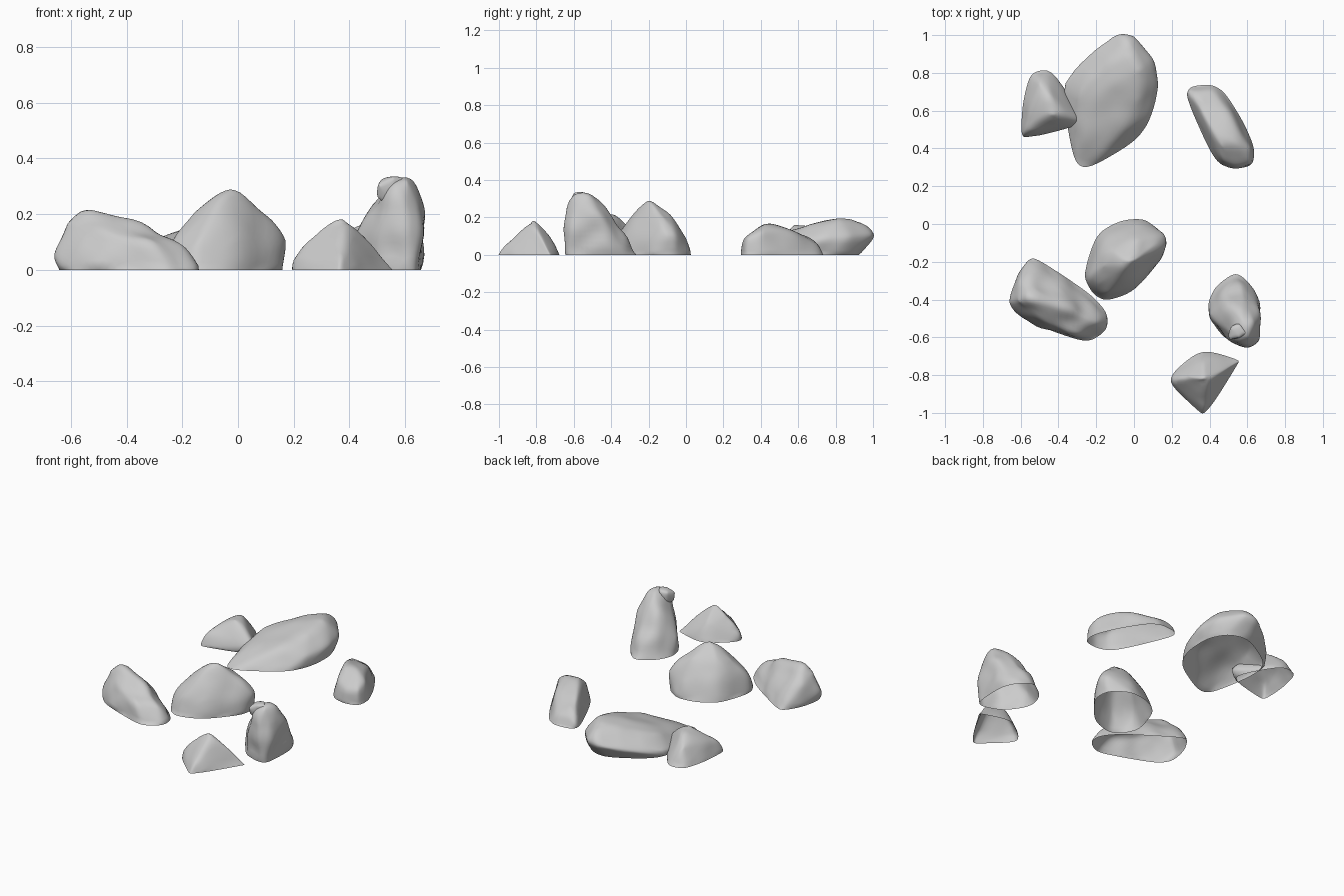
import bpy
import bmesh
from mathutils import Vector, noise

default_cube = bpy.data.objects.get("Cube")
if default_cube:
    bpy.data.objects.remove(default_cube, do_unlink=True)

# One plain stone colour
stone = bpy.data.materials.new("light grey stone")
stone.use_nodes = True
colour = (0.6, 0.6, 0.6, 1.0)
stone.diffuse_color = colour
stone.node_tree.nodes["Principled BSDF"].inputs["Base Color"].default_value = colour


def relax(bm, strength):
    """Soften the hull; rim vertices only slide along the ground rim."""
    targets = {}
    for vert in bm.verts:
        edges = [e for e in vert.link_edges
                 if e.is_boundary or not vert.is_boundary]
        middle = sum((e.other_vert(vert).co for e in edges), Vector())
        targets[vert] = vert.co.lerp(middle / len(edges), strength)
    for vert, target in targets.items():
        vert.co = target


def rock(name, footprint, crown, roughness=0.006):
    """Stone wrapped around a ground outline and crown points, open below."""
    bm = bmesh.new()
    for x, y in footprint:
        bm.verts.new((x, y, 0))
    for point in crown:
        bm.verts.new(point)

    # Wrap the points, then open the underside
    bmesh.ops.convex_hull(bm, input=bm.verts[:])
    underside = [f for f in bm.faces if all(v.co.z < 0.001 for v in f.verts)]
    bmesh.ops.delete(bm, geom=underside, context="FACES")
    loose = [v for v in bm.verts if not v.link_faces]
    bmesh.ops.delete(bm, geom=loose, context="VERTS")

    # Refine and soften the worn edges
    bmesh.ops.subdivide_edges(bm, edges=bm.edges[:], cuts=3, use_grid_fill=True)
    bmesh.ops.triangulate(bm, faces=[f for f in bm.faces if len(f.verts) > 3])
    relax(bm, 0.5)
    relax(bm, 0.5)
    bmesh.ops.subdivide_edges(bm, edges=bm.edges[:], cuts=1, use_grid_fill=True)
    relax(bm, 0.5)

    # Gentle weathering away from the ground rim
    bm.normal_update()
    for vert in bm.verts:
        if not vert.is_boundary:
            vert.co += vert.normal * noise.noise(vert.co * 9) * roughness

    # Turn the faces outward
    bmesh.ops.recalc_face_normals(bm, faces=bm.faces[:])
    if sum(f.normal.z * f.calc_area() for f in bm.faces) < -0.001:
        bmesh.ops.reverse_faces(bm, faces=bm.faces[:])
    for face in bm.faces:
        face.smooth = True

    mesh = bpy.data.meshes.new(name)
    bm.to_mesh(mesh)
    bm.free()
    mesh.materials.append(stone)
    obj = bpy.data.objects.new(name, mesh)
    bpy.context.collection.objects.link(obj)


# Long boulder at the back, highest on its far end
rock("back_boulder",
     [(-.39, .75), (-.33, .42), (-.32, .32), (-.24, .29), (.03, .45), (.1, .6),
      (.11, .78), (.05, .9), (-.08, .94), (-.2, .86)],
     [(-.1, 1.02, .1), (0, 1.01, .11), (.11, .88, .1), (.14, .75, .09),
      (.09, .56, .07), (-.03, .93, .2), (.03, .82, .21), (.03, .66, .17),
      (-.05, .5, .12), (-.18, .7, .155), (-.31, .7, .115), (-.39, .76, .04),
      (-.27, .45, .07)])

# Small stone leaning against the boulder
rock("back_small_rock",
     [(-.6, .46), (-.55, .46), (-.27, .53), (-.34, .63), (-.4, .77),
      (-.46, .82), (-.55, .8), (-.59, .64)],
     [(-.42, .58, .18), (-.44, .67, .17), (-.5, .75, .11), (-.56, .6, .1),
      (-.57, .49, .08), (-.24, .53, .05)])

# Slanting stone at the back left
rock("back_left_rock",
     [(.27, .68), (.34, .54), (.43, .32), (.54, .29), (.63, .31), (.64, .4),
      (.58, .54), (.48, .7), (.41, .74), (.3, .73)],
     [(.28, .7, .05), (.35, .66, .1), (.42, .71, .06), (.39, .53, .15),
      (.46, .42, .17), (.54, .43, .17), (.54, .53, .14), (.62, .4, .12),
      (.62, .32, .09), (.46, .33, .11), (.54, .3, .09)])

# Pointed stone in the middle
rock("middle_rock",
     [(-.27, -.27), (-.2, -.05), (-.07, .02), (.05, .03), (.16, -.05),
      (.16, -.17), (0, -.36), (-.15, -.41), (-.22, -.37)],
     [(-.03, -.22, .31), (-.02, -.19, .295), (-.16, -.22, .21),
      (-.25, -.28, .1), (-.19, -.32, .13), (-.15, -.11, .19),
      (.02, -.08, .225), (.1, -.12, .2), (.185, -.12, .11),
      (.17, -.05, .11), (.02, .01, .09), (-.14, -.37, .11), (0, -.33, .11)])

# Low ridge at the front right, tall at its outer end
rock("front_right_ridge",
     [(-.65, -.42), (-.62, -.28), (-.55, -.17), (-.47, -.21), (-.23, -.37),
      (-.14, -.47), (-.14, -.56), (-.24, -.63), (-.4, -.58), (-.6, -.5)],
     [(-.68, -.42, .06), (-.62, -.41, .18), (-.55, -.4, .225),
      (-.53, -.35, .2), (-.61, -.3, .13), (-.42, -.45, .175),
      (-.28, -.48, .15), (-.2, -.52, .1), (-.3, -.59, .1), (-.5, -.52, .14),
      (-.38, -.36, .14)], roughness=0.016)

# Upright stone at the front left with a lump near its tip
rock("upright_rock",
     [(.4, -.5), (.39, -.42), (.43, -.33), (.54, -.25), (.62, -.32),
      (.66, -.41), (.65, -.63), (.6, -.65), (.48, -.61)],
     [(.55, -.61, .325), (.61, -.61, .335), (.63, -.52, .325),
      (.57, -.5, .33), (.67, -.46, .22), (.67, -.61, .2), (.6, -.66, .2),
      (.51, -.62, .18), (.46, -.55, .2), (.47, -.4, .2), (.58, -.36, .18),
      (.4, -.48, .09)], roughness=0.014)
rock("upright_rock_lump", [],
     [(.49, -.6, .26), (.5, -.62, .31), (.51, -.54, .33), (.56, -.61, .34),
      (.56, -.52, .335), (.61, -.58, .335), (.58, -.58, .2), (.52, -.54, .24)])

# Little pyramid stone at the very front
rock("front_small_rock",
     [(.18, -.84), (.22, -.77), (.36, -.66), (.56, -.72), (.55, -.74),
      (.44, -.92), (.37, -1.01), (.34, -.99)],
     [(.39, -.83, .2), (.36, -.81, .185), (.28, -.81, .135),
      (.19, -.83, .06), (.44, -.79, .13), (.37, -.97, .06),
      (.37, -.7, .08)])
